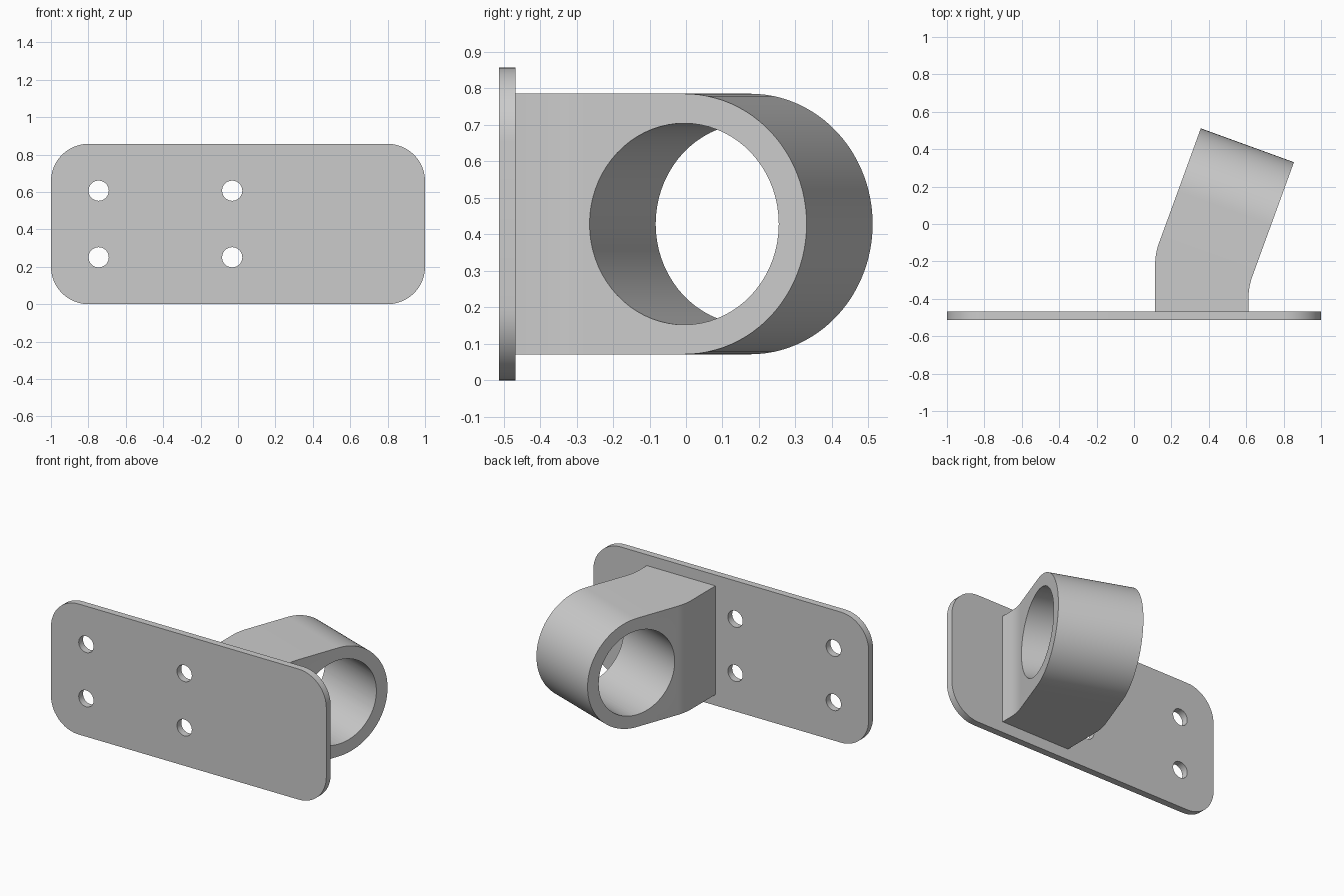
import bpy, bmesh
from math import sin, cos, pi, radians
from mathutils import Vector, Matrix

cube = bpy.data.objects.get("Cube")
if cube:
    bpy.data.objects.remove(cube, do_unlink=True)

grey = bpy.data.materials.new("plain_grey")
grey.use_nodes = True
GREY = (0.6, 0.6, 0.6, 1)
grey.diffuse_color = GREY
grey.node_tree.nodes["Principled BSDF"].inputs["Base Color"].default_value = GREY

FRONT, BACK = -0.512, -0.467     # plate faces
HEIGHT, CORNER = 0.857, 0.2
MID = HEIGHT / 2
RING, BORE = 0.357, 0.276        # outer and inner ring radius
TILT = radians(20)
ALONG = Vector((sin(TILT), cos(TILT), 0))    # direction of the tilted arm
ACROSS = Vector((cos(TILT), -sin(TILT), 0))  # direction of the ring axis


def make_object(name, bm):
    bmesh.ops.recalc_face_normals(bm, faces=bm.faces)
    mesh = bpy.data.meshes.new(name)
    bm.to_mesh(mesh)
    bm.free()
    mesh.materials.append(grey)
    obj = bpy.data.objects.new(name, mesh)
    bpy.context.collection.objects.link(obj)
    return obj


def drill(obj, centre, axis, radius, segments):
    """Cut a round hole through obj."""
    bm = bmesh.new()
    turn = Vector((0, 0, 1)).rotation_difference(axis).to_matrix().to_4x4()
    bmesh.ops.create_cone(bm, cap_ends=True, segments=segments, radius1=radius,
                          radius2=radius, depth=0.8,
                          matrix=Matrix.Translation(centre) @ turn)
    cutter = make_object("hole_cutter", bm)
    cutter.hide_render = True
    mod = obj.modifiers.new("hole", "BOOLEAN")
    mod.operation, mod.solver, mod.object = "DIFFERENCE", "EXACT", cutter
    select(obj)
    bpy.ops.object.modifier_apply(modifier=mod.name)
    bpy.data.objects.remove(cutter, do_unlink=True)


def select(obj):
    bpy.ops.object.select_all(action="DESELECT")
    obj.select_set(True)
    bpy.context.view_layer.objects.active = obj


def smooth(obj):
    select(obj)
    bpy.ops.object.shade_smooth_by_angle(angle=radians(30))


# Mounting plate with rounded corners
bm = bmesh.new()
outline = []
for i, (sx, sz) in enumerate([(1, 1), (-1, 1), (-1, -1), (1, -1)]):
    for k in range(13):
        a = (i + k / 12) * pi / 2
        outline.append(bm.verts.new((sx * (1 - CORNER) + CORNER * cos(a), FRONT,
                                     MID + sz * (MID - CORNER) + CORNER * sin(a))))
face = bm.faces.new(outline)
grown = bmesh.ops.extrude_face_region(bm, geom=[face])["geom"]
bmesh.ops.translate(bm, vec=(0, BACK - FRONT, 0),
                    verts=[g for g in grown if isinstance(g, bmesh.types.BMVert)])
plate = make_object("mounting_plate", bm)

# Four bolt holes
for x in (-0.745, -0.031):
    for side in (-1, 1):
        drill(plate, Vector((x, BACK, MID + side * 0.178)), Vector((0, 1, 0)), 0.054, 32)
smooth(plate)


# Bent arm with a rounded end: stations of left point, right point, half height
def side_path(corner):
    """Plan points of one side, from the plate through the soft bend."""
    start, end = corner - Vector((0, 0.06, 0)), corner + ALONG * 0.06
    points = [Vector((corner.x, BACK, 0))]
    for k in range(7):
        t = k / 6
        points.append(start * (1 - t) ** 2 + corner * 2 * t * (1 - t) + end * t * t)
    return points


left_centre, right_centre = Vector((0.235, 0.176, 0)), Vector((0.733, -0.005, 0))
stations = [(l, r, RING) for l, r in zip(side_path(Vector((0.113, -0.158, 0))),
                                         side_path(Vector((0.612, -0.337, 0))))]
for k in range(25):
    a = k / 24 * pi / 2
    step = ALONG * RING * sin(a)
    stations.append((left_centre + step, right_centre + step, RING * cos(a)))

bm = bmesh.new()
rows = []
for l, r, h in stations:
    rows.append([bm.verts.new((p.x, p.y, MID + s * h))
                 for p, s in ((l, 1), (r, 1), (r, -1), (l, -1))])
for a, b in zip(rows, rows[1:]):
    for i in range(4):
        j = (i + 1) % 4
        bm.faces.new((a[i], a[j], b[j], b[i]))
bm.faces.new(rows[0])
bmesh.ops.remove_doubles(bm, verts=bm.verts, dist=0.0001)
arm = make_object("bent_ring_arm", bm)

# Bore through the ring
bore_centre = (left_centre + right_centre) / 2
bore_centre.z = MID
drill(arm, bore_centre, ACROSS, BORE, 72)
smooth(arm)
